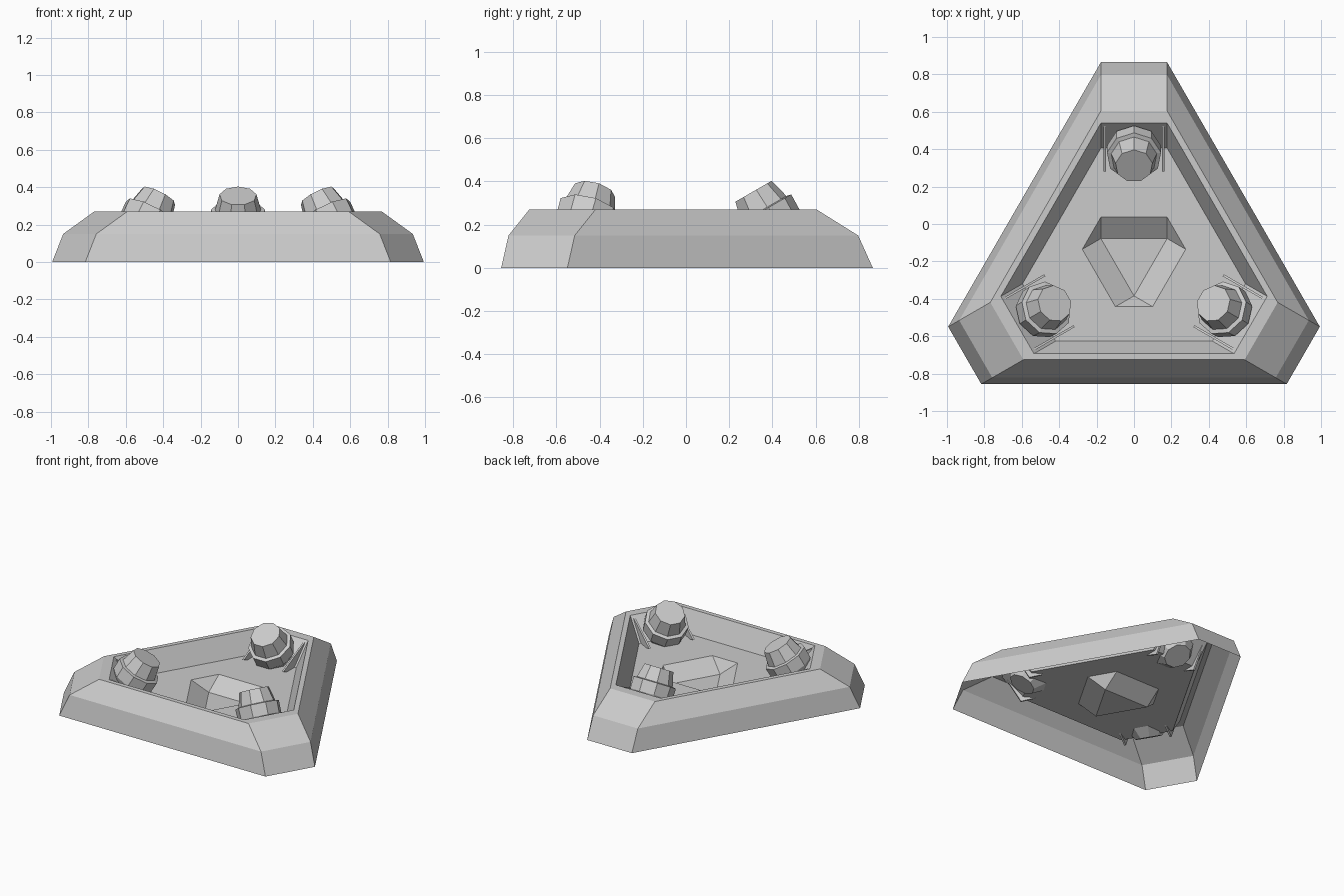
import bpy
import bmesh
from math import pi, sin, cos, radians
from mathutils import Matrix, Vector

cube = bpy.data.objects.get("Cube")
if cube:
    bpy.data.objects.remove(cube, do_unlink=True)

CENTRE = Vector((0, -0.18, 0))   # axis of the threefold symmetry
HALF = 0.177                     # half width of every clipped corner

grey = bpy.data.materials.new("plain grey")
grey.use_nodes = True
grey.diffuse_color = (0.6, 0.6, 0.6, 1)
grey.node_tree.nodes["Principled BSDF"].inputs["Base Color"].default_value = (0.6, 0.6, 0.6, 1)


def turn(i):
    return Matrix.Rotation(-i * 2 * pi / 3, 4, "Z")


def finish(bm, name, matrix=None):
    mesh = bpy.data.meshes.new(name)
    bm.to_mesh(mesh)
    bm.free()
    mesh.materials.append(grey)
    obj = bpy.data.objects.new(name, mesh)
    bpy.context.collection.objects.link(obj)
    if matrix:
        obj.matrix_world = matrix
    return obj


def loft(bm, rings):
    """Join successive rings of vertices with quads."""
    for a, b in zip(rings, rings[1:]):
        n = len(a)
        for i in range(n):
            j = (i + 1) % n
            bm.faces.new((a[i], a[j], b[j], b[i]))


# Open-bottomed clipped triangle: outer walls, rim, tray, sunken centre pit
def corner_ring(bm, reach, z):
    ring = []
    for i in range(3):
        for side in (-1, 1):
            ring.append(bm.verts.new(CENTRE + turn(i) @ Vector((side * HALF, reach, z))))
    return ring


bm = bmesh.new()
levels = [(1.045, 0), (0.977, 0.15), (0.785, 0.27), (0.72, 0.27),
          (0.586, 0.125), (0.217, 0.125), (0.1022, 0.04)]
rings = [corner_ring(bm, reach, z) for reach, z in levels]
loft(bm, rings)
bm.faces.new(rings[-1])
bmesh.ops.remove_doubles(bm, verts=bm.verts[:], dist=0.002)
bmesh.ops.recalc_face_normals(bm, faces=bm.faces[:])
if max(bm.faces, key=lambda f: f.calc_center_median().z).normal.z < 0:
    bmesh.ops.reverse_faces(bm, faces=bm.faces[:])
finish(bm, "base_shell")


# Faceted lamp: narrow head on a wider collar, pointing along local +z
def lamp(name, matrix):
    sides = 9
    profile = [(0.1, 0), (0.124, 0.095), (0.147, 0.1), (0.145, 0.18), (0.09, 0.26)]
    bm = bmesh.new()
    rings = []
    for radius, depth in profile:
        rings.append([bm.verts.new((radius * sin(2 * pi * k / sides),
                                    radius * cos(2 * pi * k / sides), -depth))
                      for k in range(sides)])
    loft(bm, rings)
    bm.faces.new(rings[0])
    bm.faces.new(rings[-1])
    bmesh.ops.recalc_face_normals(bm, faces=bm.faces[:])
    finish(bm, name, matrix)


# Thin triangular fin standing beside a lamp
def fin(name, matrix, x):
    outline = [(0.705, 0.26), (0.46, 0.14), (0.6, 0.09)]
    bm = bmesh.new()
    rings = [[bm.verts.new((x + dx, y, z)) for y, z in outline] for dx in (-0.006, 0.006)]
    loft(bm, rings)
    bm.faces.new(rings[0])
    bm.faces.new(rings[1])
    bmesh.ops.recalc_face_normals(bm, faces=bm.faces[:])
    finish(bm, name, matrix)


# One lamp and a pair of fins in each corner
for i, place in enumerate(("back", "front_left", "front_right")):
    corner = Matrix.Translation(CENTRE) @ turn(i)
    lamp(place + "_lamp", corner @ Matrix.Translation((0, 0.49, 0.353))
         @ Matrix.Rotation(radians(30), 4, "X"))
    for side, x in (("right", -0.157), ("left", 0.157)):
        fin(f"{place}_{side}_fin", corner, x)
